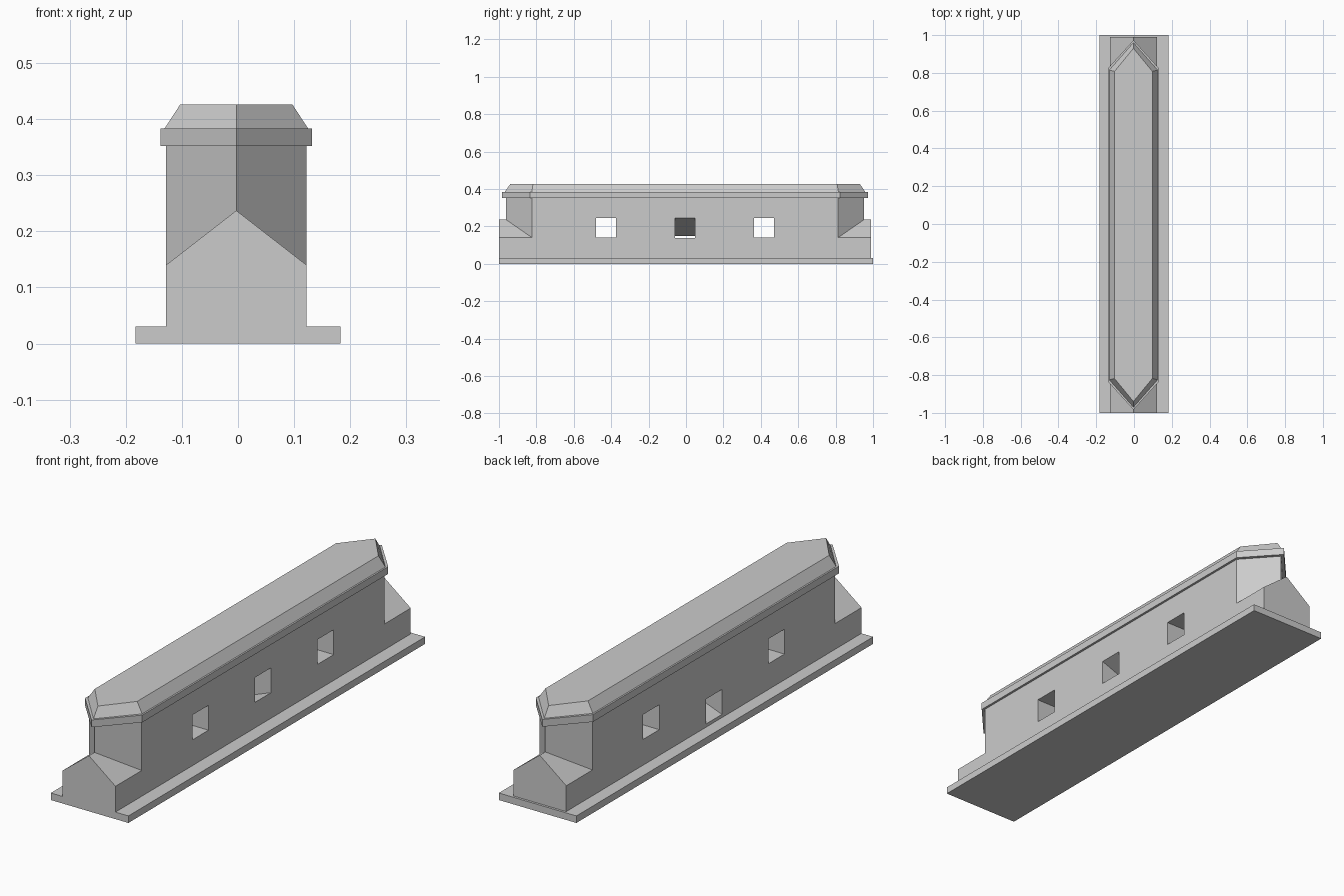
import bpy
import bmesh

if "Cube" in bpy.data.objects:
    bpy.data.objects.remove(bpy.data.objects["Cube"], do_unlink=True)

CX, CY = -0.003, -0.005      # centre of the pier on its footing
HALF = 0.125                 # half thickness of the pier wall

stone = bpy.data.materials.new("stone_grey")
stone.use_nodes = True
stone.diffuse_color = (0.6, 0.6, 0.6, 1)
stone.node_tree.nodes["Principled BSDF"].inputs["Base Color"].default_value = (0.6, 0.6, 0.6, 1)


def loft(name, rings):
    """Join equal-length rings of points into a closed flat-faced solid."""
    bm = bmesh.new()
    loops = [[bm.verts.new(p) for p in ring] for ring in rings]
    n = len(loops[0])
    for a, b in zip(loops, loops[1:]):
        for i in range(n):
            j = (i + 1) % n
            bm.faces.new((a[i], a[j], b[j], b[i]))
    bm.faces.new(loops[0])
    bm.faces.new(loops[-1])
    bmesh.ops.recalc_face_normals(bm, faces=bm.faces)
    mesh = bpy.data.meshes.new(name)
    bm.to_mesh(mesh)
    bm.free()
    mesh.materials.append(stone)
    obj = bpy.data.objects.new(name, mesh)
    bpy.context.collection.objects.link(obj)
    return obj


def boat(half_width, shoulder, tip, z):
    """Long hexagon with a point at each end."""
    pts = [(half_width, -shoulder), (half_width, shoulder), (0, tip),
           (-half_width, shoulder), (-half_width, -shoulder), (0, -tip)]
    return [(CX + x, CY + y, z) for x, y in pts]


def rectangle(half_x, half_y, z):
    return [(sx * half_x, sy * half_y, z)
            for sx, sy in ((-1, -1), (1, -1), (1, 1), (-1, 1))]


def combine(target, tool, operation):
    """Apply a boolean and remove the tool."""
    mod = target.modifiers.new(operation.lower(), 'BOOLEAN')
    mod.operation = operation
    mod.solver = 'EXACT'
    mod.object = tool
    bpy.context.view_layer.update()
    graph = bpy.context.evaluated_depsgraph_get()
    mesh = bpy.data.meshes.new_from_object(target.evaluated_get(graph))
    target.modifiers.clear()
    target.data = mesh
    bpy.data.objects.remove(tool, do_unlink=True)


# Footing slab
loft("footing", [rectangle(0.183, 1.0, 0), rectangle(0.183, 1.0, 0.03)])

# Lower wall with gabled ends
gable = [(-HALF, 0.02), (HALF, 0.02), (HALF, 0.14), (0, 0.237), (-HALF, 0.14)]
wall = loft("pier_wall", [[(CX + x, y, z) for x, z in gable] for y in (-1.0, 0.99)])

# Upper wall with pointed ends
upper = loft("upper_wall", [boat(HALF, 0.818, 0.958, z) for z in (0.08, 0.36)])
combine(wall, upper, 'UNION')

# Square openings; the middle one slopes down towards -x
for y, slope in ((-0.427, 0), (-0.005, 0.38), (0.417, 0)):
    rings = []
    for x in (-0.3, 0.3):
        drop = slope * (x - HALF)
        rings.append([(x, y + dy, 0.193 + dz + drop) for dy, dz in
                      ((-0.054, -0.053), (0.054, -0.053), (0.054, 0.053), (-0.054, 0.053))])
    combine(wall, loft("opening_cutter", rings), 'DIFFERENCE')

# Overhanging cap: band, narrow ledge, sloped edge and flat top
loft("cap", [boat(0.135, 0.829, 0.978, 0.352),
             boat(0.135, 0.829, 0.978, 0.383),
             boat(0.128, 0.820, 0.965, 0.383),
             boat(0.100, 0.813, 0.935, 0.426)])
